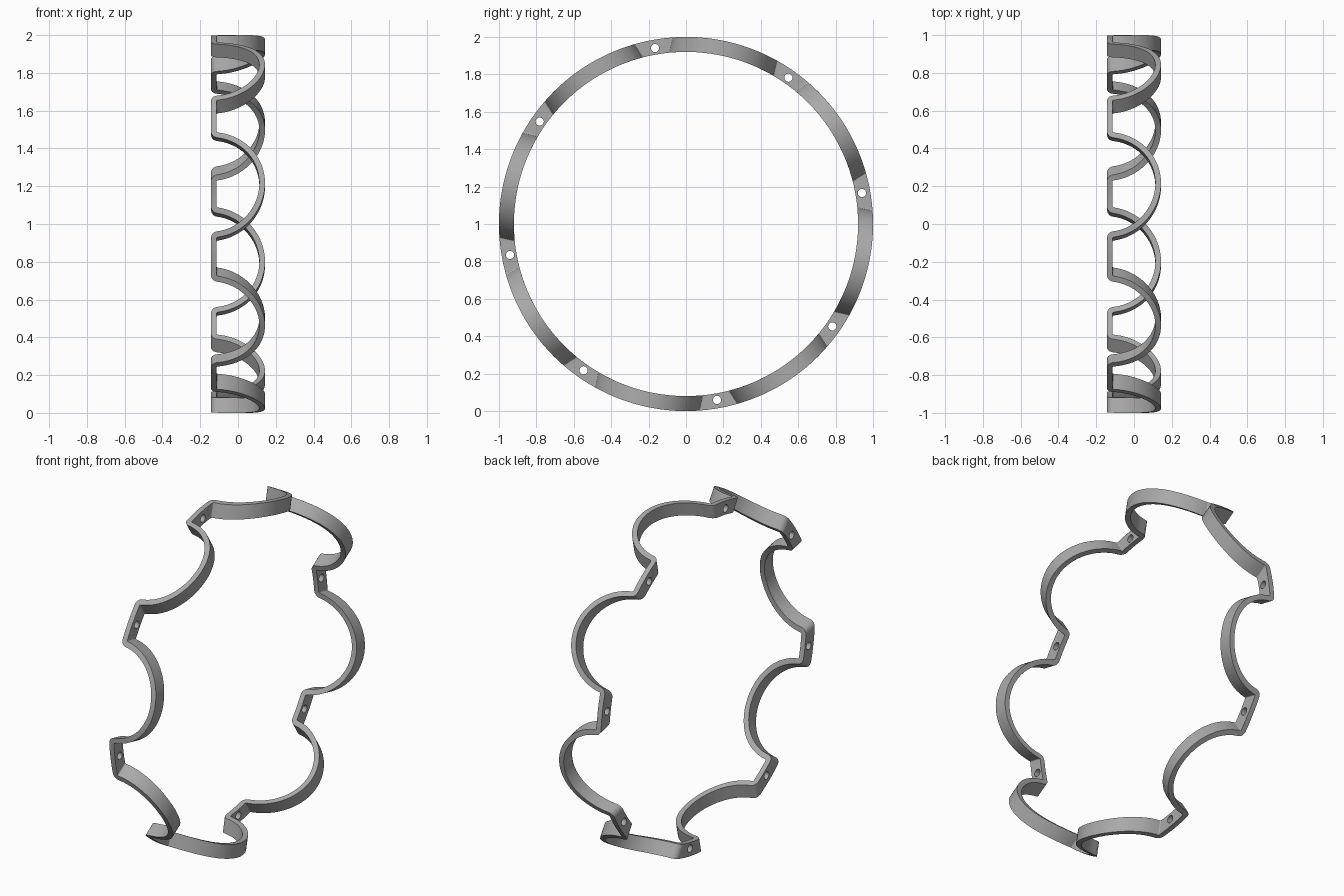
import bpy, bmesh
from math import sin, cos, asin, sqrt, pi, radians, atan2
from mathutils import Matrix

if "Cube" in bpy.data.objects:
    bpy.data.objects.remove(bpy.data.objects["Cube"])

POCKETS = 8
R_IN, R_OUT = 0.92, 1.0      # radial width of the strip
HALF = 0.015                 # half the strip thickness
X_BACK = -0.143              # plane of the ball centres
BALL = 0.271                 # pocket radius on the strip centreline
FILLET = 0.022               # bend between pocket and flat
START = radians(32.5)        # direction of the first pocket
STEP = 2 * pi / POCKETS

steel = bpy.data.materials.new("steel grey")
steel.use_nodes = True
grey = (0.4, 0.4, 0.4, 1)
steel.diffuse_color = grey
steel.node_tree.nodes["Principled BSDF"].inputs["Base Color"].default_value = grey


def half_pocket():
    """Centreline (t, x) with normal (nt, nx), from apex to the flat's middle."""
    rise = FILLET + HALF
    reach = sqrt((BALL + FILLET) ** 2 - rise ** 2)
    low = atan2(rise, reach)
    pts = []
    for i in range(21):                       # round pocket
        a = pi / 2 + (low - pi / 2) * i / 20
        pts.append((BALL * cos(a), X_BACK + BALL * sin(a), cos(a), sin(a)))
    for i in range(1, 9):                     # bend
        a = pi + low + (pi / 2 - low) * i / 8
        pts.append((reach + FILLET * cos(a), X_BACK + rise + FILLET * sin(a),
                    -cos(a), -sin(a)))
    return pts


def section(t, x, nt, nx):
    """Four corners as (angle, radius, x) around the strip."""
    out = []
    for r, s in ((R_IN, -HALF), (R_OUT, -HALF), (R_OUT, HALF), (R_IN, HALF)):
        out.append((asin((t + s * nt) / r), r, x + s * nx))
    return out


# One pocket with half a flat on either side
side = [section(*p) for p in half_pocket()]
last = side[-1]
for k in range(1, 5):
    side.append([(a + (STEP / 2 - a) * k / 4, r, x) for a, r, x in last])
mirrored = [[(-a, r, x) for a, r, x in sec] for sec in side[:0:-1]]
pocket = mirrored + side[:-1]

# Repeat round the ring and skin it
bm = bmesh.new()
rings = []
for n in range(POCKETS):
    for sec in pocket:
        rings.append([bm.verts.new((x, r * cos(START + n * STEP + a),
                                    1 + r * sin(START + n * STEP + a)))
                      for a, r, x in sec])
for i, ring in enumerate(rings):
    nxt = rings[(i + 1) % len(rings)]
    for j in range(4):
        k = (j + 1) % 4
        bm.faces.new((ring[j], ring[k], nxt[k], nxt[j]))
bmesh.ops.recalc_face_normals(bm, faces=bm.faces)
mesh = bpy.data.meshes.new("bearing_cage")
bm.to_mesh(mesh)
bm.free()
mesh.materials.append(steel)
cage = bpy.data.objects.new("bearing_cage", mesh)
bpy.context.collection.objects.link(cage)

# Rivet holes through the middle of each flat
bm = bmesh.new()
for n in range(POCKETS):
    a = START + (n + 0.5) * STEP
    place = Matrix.Translation((X_BACK + HALF, 0.955 * cos(a), 1 + 0.955 * sin(a)))
    bmesh.ops.create_cone(bm, cap_ends=True, segments=24, radius1=0.022, radius2=0.022,
                          depth=0.1, matrix=place @ Matrix.Rotation(pi / 2, 4, "Y"))
cut_mesh = bpy.data.meshes.new("rivet_hole_cutter")
bm.to_mesh(cut_mesh)
bm.free()
cut_mesh.materials.append(steel)
cutter = bpy.data.objects.new("rivet_hole_cutter", cut_mesh)
cutter.hide_render = True
bpy.context.collection.objects.link(cutter)

bpy.context.view_layer.objects.active = cage
cage.select_set(True)
mod = cage.modifiers.new("rivet_holes", "BOOLEAN")
mod.operation = "DIFFERENCE"
mod.solver = "EXACT"
mod.object = cutter
bpy.ops.object.modifier_apply(modifier=mod.name)
bpy.data.objects.remove(cutter)
bpy.ops.object.shade_smooth_by_angle(angle=radians(30))
